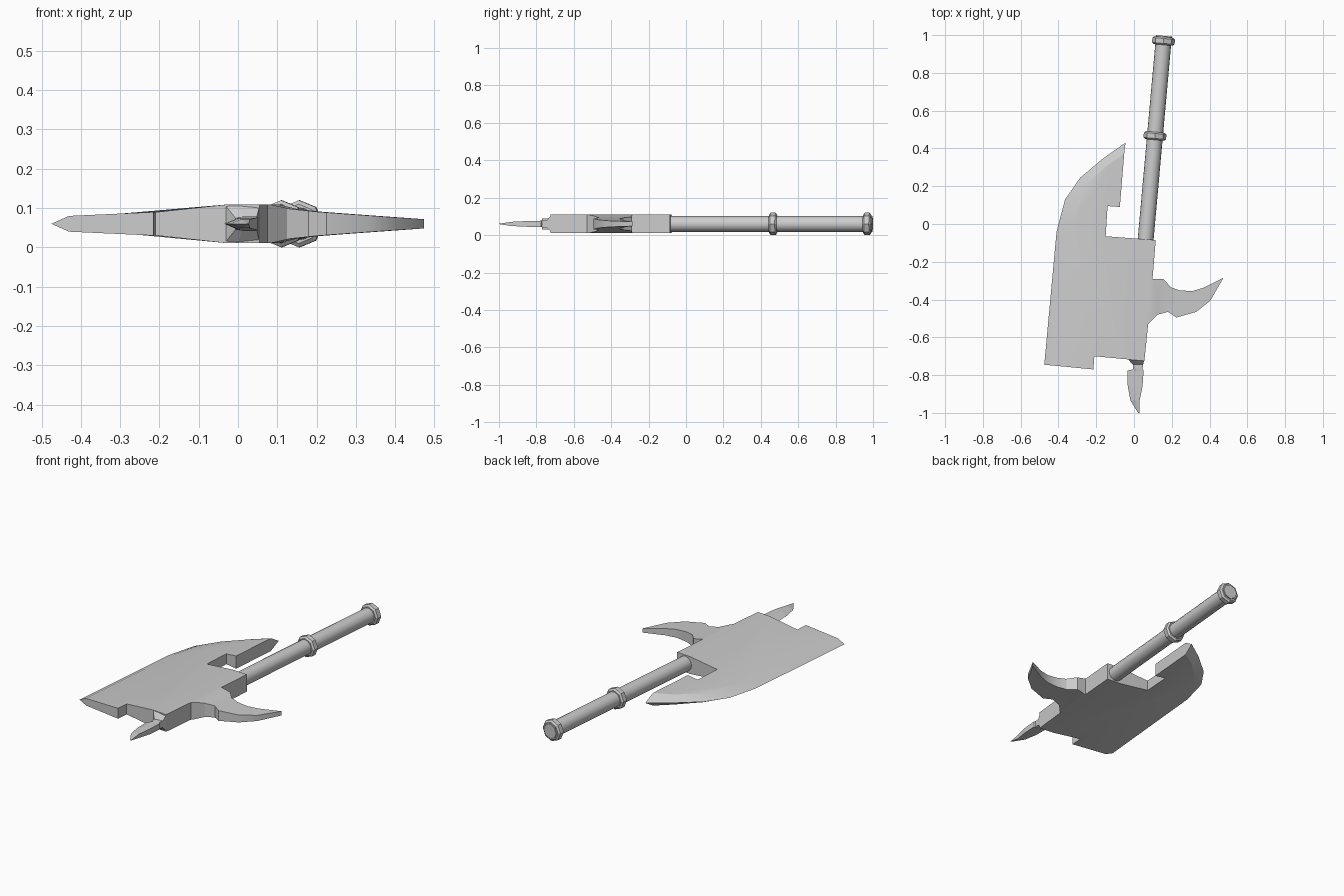
import bpy, bmesh, math
from mathutils import Vector, Matrix

cube = bpy.data.objects.get("Cube")
if cube:
    bpy.data.objects.remove(cube)

MID = 0.06      # height of the centre plane
LEAN = 0.09     # sideways lean of the whole axe per unit of y

steel = bpy.data.materials.new("grey steel")
steel.use_nodes = True
GREY = (0.6, 0.6, 0.6, 1)
steel.diffuse_color = GREY
steel.node_tree.nodes["Principled BSDF"].inputs["Base Color"].default_value = GREY


def finish(name, bm, smooth=None):
    bmesh.ops.recalc_face_normals(bm, faces=bm.faces)
    mesh = bpy.data.meshes.new(name)
    bm.to_mesh(mesh)
    bm.free()
    mesh.materials.append(steel)
    ob = bpy.data.objects.new(name, mesh)
    bpy.context.collection.objects.link(ob)
    if smooth:
        bpy.ops.object.select_all(action='DESELECT')
        ob.select_set(True)
        bpy.context.view_layer.objects.active = ob
        bpy.ops.object.shade_smooth_by_angle(angle=math.radians(smooth))
    return ob


def close_sheet(bm):
    """Mirror an upper sheet below the centre plane and wall up its rim."""
    rim = [e for e in bm.edges if e.is_boundary]
    twin = {v: bm.verts.new((v.co.x, v.co.y, -v.co.z)) for v in list(bm.verts)}
    for f in list(bm.faces):
        bm.faces.new([twin[v] for v in reversed(f.verts)])
    for e in rim:
        a, b = e.verts
        bm.faces.new((a, b, twin[b], twin[a]))
    bmesh.ops.remove_doubles(bm, verts=bm.verts, dist=0.0005)
    bmesh.ops.translate(bm, verts=bm.verts, vec=(0, 0, MID))


# Axe head: outline, sharpened edge and thickness across the head
THICKNESS = [(-0.363, 0.02), (-0.142, 0.03), (0.035, 0.049), (0.13, 0.049),
             (0.175, 0.038), (0.24, 0.031), (0.51, 0.011)]


def half_thickness(u):
    if u <= THICKNESS[0][0]:
        return THICKNESS[0][1]
    for (a, ta), (b, tb) in zip(THICKNESS, THICKNESS[1:]):
        if u <= b:
            return ta + (tb - ta) * (u - a) / (b - a)
    return THICKNESS[-1][1]


cutting_edge = [(-0.475, -0.745), (-0.41, -0.04), (-0.365, 0.13),
                (-0.285, 0.245), (-0.16, 0.35), (-0.045, 0.43)]
bevel_line = [(-0.43, -0.749), (-0.366, -0.05), (-0.325, 0.11),
              (-0.255, 0.21), (-0.14, 0.312), (-0.052, 0.37)]
back_notch = [(-0.075, 0.09), (-0.14, 0.095), (-0.15, -0.065),
              (0.115, -0.085), (0.098, -0.29)]
horn = [(0.155, -0.29), (0.195, -0.335), (0.245, -0.352), (0.31, -0.355),
        (0.37, -0.337), (0.473, -0.285), (0.405, -0.405), (0.33, -0.465),
        (0.225, -0.495), (0.18, -0.465), (0.125, -0.48), (0.075, -0.53)]
front_step = [(0.055, -0.725), (-0.21, -0.70), (-0.215, -0.77)]

bm = bmesh.new()
inner = [bm.verts.new((x, y, 0)) for x, y in bevel_line]
rest = [bm.verts.new((x, y, 0)) for x, y in back_notch + horn + front_step]
bm.faces.new(inner + rest)
for u, _ in THICKNESS[1:-1]:
    bmesh.ops.bisect_plane(bm, geom=bm.verts[:] + bm.edges[:] + bm.faces[:],
                           plane_co=(u, 0, 0), plane_no=(1, -LEAN, 0))
for v in bm.verts:
    v.co.z = half_thickness(v.co.x - LEAN * v.co.y)
outer = [bm.verts.new((x, y, 0)) for x, y in cutting_edge]
for i in range(len(outer) - 1):
    bm.faces.new((outer[i], outer[i + 1], inner[i + 1], inner[i]))
close_sheet(bm)
finish("axe_head", bm, 25)

# Front spike: rows of y, left, ridge, right, left half height, half height
rows = [(-0.70, -0.035, 0.0, 0.053, 0.046, 0.048),
        (-0.718, -0.03, 0.0, 0.055, 0.044, 0.048),
        (-0.745, -0.006, 0.01, 0.048, 0.014, 0.018),
        (-0.77, -0.006, 0.01, 0.045, 0.01, 0.018),
        (-0.776, -0.035, 0.005, 0.051, 0, 0.017),
        (-0.86, -0.033, 0.004, 0.045, 0, 0.015),
        (-0.935, -0.019, 0.008, 0.03, 0, 0.011),
        (-1.0, 0.022, 0.025, 0.028, 0, 0.001)]
bm = bmesh.new()
grid = [[bm.verts.new((l, y, hl)), bm.verts.new((m, y, h)), bm.verts.new((r, y, h))]
        for y, l, m, r, hl, h in rows]
for a, b in zip(grid, grid[1:]):
    for i in range(2):
        bm.faces.new((a[i], a[i + 1], b[i + 1], b[i]))
close_sheet(bm)
finish("front_spike", bm)


# Shaft parts: turned profiles of (distance along y, radius)
def turned(name, profile, sides, smooth=None):
    bm = bmesh.new()
    rings = []
    for y, r in profile:
        angles = [2 * math.pi * i / sides for i in range(sides)]
        rings.append([bm.verts.new((r * math.cos(t), y, r * math.sin(t))) for t in angles])
    for a, b in zip(rings, rings[1:]):
        for i in range(sides):
            j = (i + 1) % sides
            bm.faces.new((a[i], a[j], b[j], b[i]))
    bm.faces.new(rings[0])
    bm.faces.new(rings[-1])
    place = Matrix.Translation(Vector((0.069, 0, MID))) @ Matrix.Rotation(-math.atan(LEAN), 4, 'Z')
    bmesh.ops.transform(bm, matrix=place, verts=bm.verts)
    return finish(name, bm, smooth)


turned("shaft", [(-0.12, 0.042), (0.965, 0.042)], 16, 40)
for name, y in (("middle_ring", 0.468), ("end_ring", 0.973)):
    turned(name, [(y - 0.021, 0.05), (y - 0.013, 0.06), (y + 0.013, 0.06), (y + 0.021, 0.05)], 8)
turned("end_cap", [(0.96, 0.044), (1.0, 0.042)], 8)
